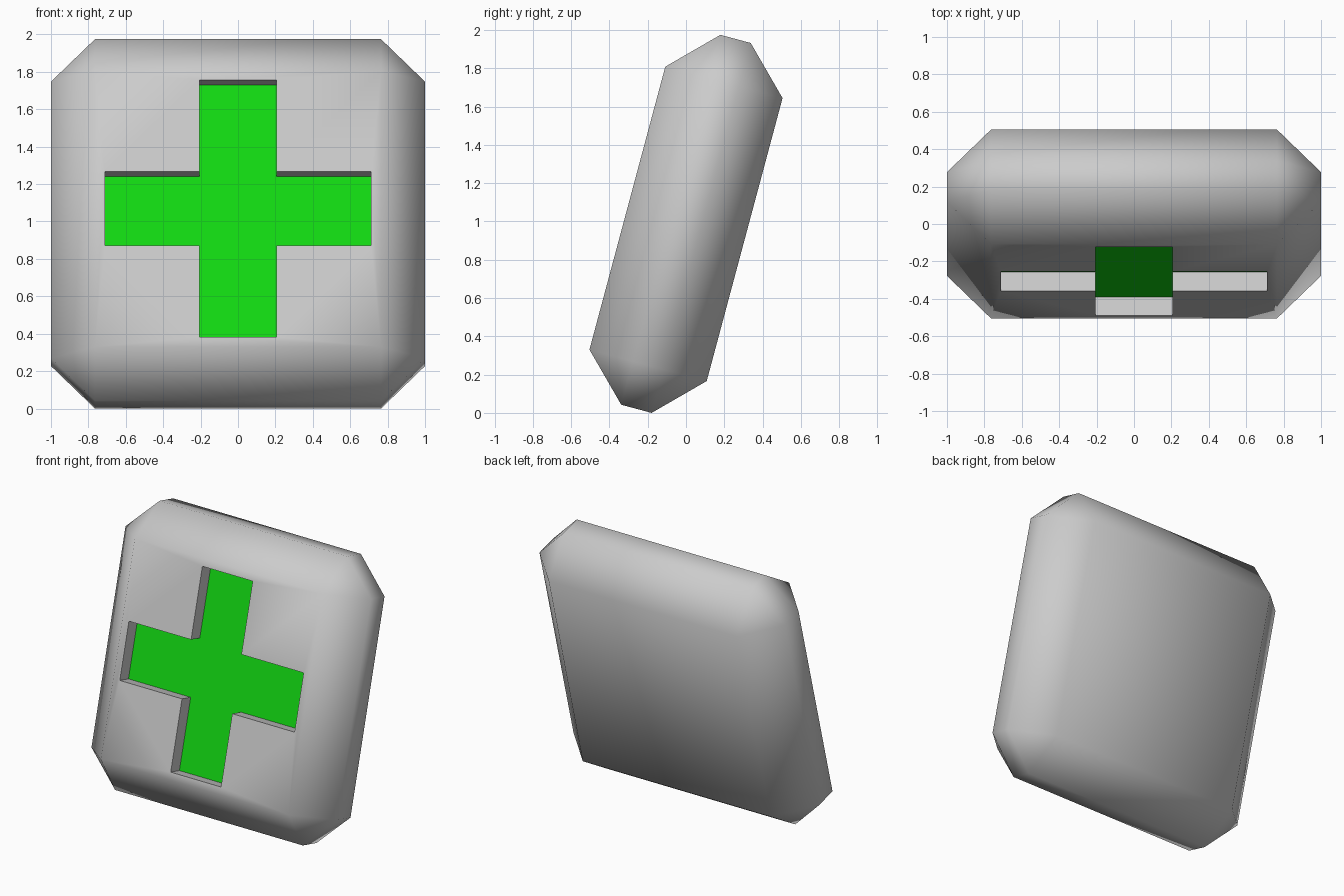
import bpy, bmesh, math

if "Cube" in bpy.data.objects:
    bpy.data.objects.remove(bpy.data.objects["Cube"])

HALF, THICK, BEVEL = 1.0, 0.317, 0.235   # half width/height, half thickness, chamfer
LONG, SHORT, DEPTH = 0.712, 0.205, 0.105  # cross arm reach, half arm width, recess
FLOOR = -THICK + DEPTH


def make_object(name, bm):
    bmesh.ops.recalc_face_normals(bm, faces=bm.faces[:])
    mesh = bpy.data.meshes.new(name)
    bm.to_mesh(mesh)
    bm.free()
    obj = bpy.data.objects.new(name, mesh)
    bpy.context.collection.objects.link(obj)
    return obj


# Chamfered slab
bm = bmesh.new()
bmesh.ops.create_cube(bm, size=2)
for v in bm.verts:
    v.co.y *= THICK
bmesh.ops.bevel(bm, geom=bm.edges[:], offset=BEVEL, segments=1,
                profile=0.5, affect='EDGES')
body = make_object("cross_block", bm)

# Cross-shaped cutter: one quadrant's three corners turned four times
bm = bmesh.new()
outline = []
for i in range(4):
    c, s = round(math.cos(i * math.pi / 2)), round(math.sin(i * math.pi / 2))
    for x, z in ((LONG, -SHORT), (LONG, SHORT), (SHORT, SHORT)):
        outline.append(bm.verts.new((x * c - z * s, FLOOR, x * s + z * c)))
floor = bm.faces.new(outline)
ext = bmesh.ops.extrude_face_region(bm, geom=[floor], use_keep_orig=True)
moved = [g for g in ext["geom"] if isinstance(g, bmesh.types.BMVert)]
bmesh.ops.translate(bm, verts=moved, vec=(0, -0.4, 0))
cutter = make_object("cross_cutter", bm)
cutter.hide_render = True

# Sink the cross into the front
bpy.context.view_layer.objects.active = body
body.select_set(True)
cut = body.modifiers.new("recess", 'BOOLEAN')
cut.operation = 'DIFFERENCE'
cut.solver = 'EXACT'
cut.object = cutter
bpy.ops.object.modifier_apply(modifier=cut.name)
bpy.data.objects.remove(cutter)

# Green recess floor
green = bpy.data.materials.new("green")
green.diffuse_color = (0.006, 0.7, 0.006, 1)
green.use_nodes = True
green.node_tree.nodes["Principled BSDF"].inputs["Base Color"].default_value = green.diffuse_color
body.data.materials.clear()
body.data.materials.append(None)
body.data.materials.append(green)
for p in body.data.polygons:
    on_floor = abs(p.center.y - FLOOR) < 0.002 and p.normal.y < -0.9
    p.material_index = 1 if on_floor else 0

# Smooth chamfers, crisp recess edges
bpy.ops.object.shade_smooth_by_angle(angle=math.radians(60))

# Lean back and stand on the ground
tilt = math.radians(15)
body.rotation_euler.x = -tilt
body.location.z = HALF * math.cos(tilt) + (THICK - BEVEL) * math.sin(tilt)
